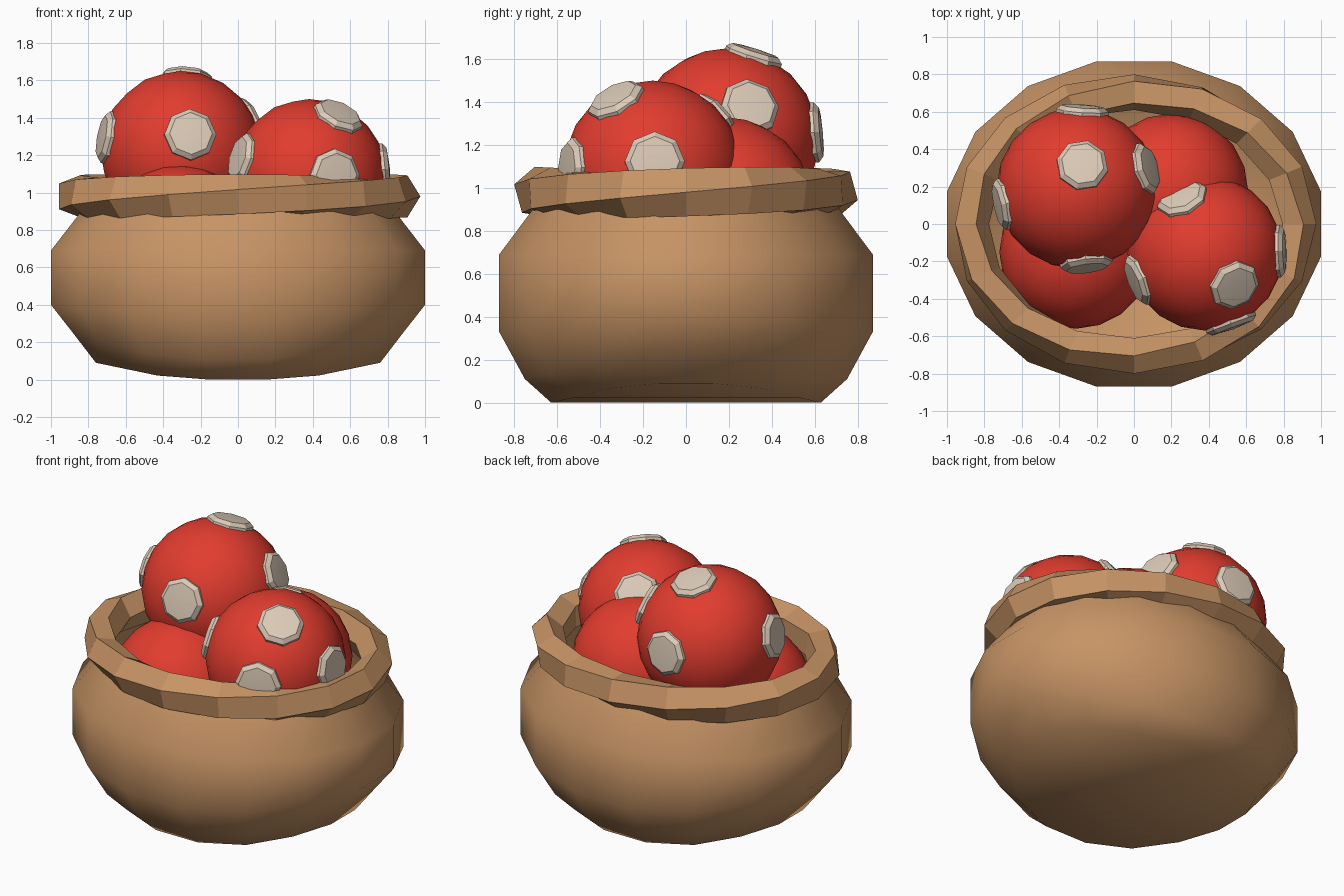
import bpy, bmesh, math
from mathutils import Vector

if "Cube" in bpy.data.objects:
    bpy.data.objects.remove(bpy.data.objects["Cube"])


def material(name, rgb):
    m = bpy.data.materials.new(name)
    m.diffuse_color = (*rgb, 1)
    m.use_nodes = True
    m.node_tree.nodes["Principled BSDF"].inputs["Base Color"].default_value = m.diffuse_color
    return m


brown = material("brown cloth", (0.57, 0.295, 0.13))
red = material("red", (0.76, 0.045, 0.028))
cream = material("cream", (0.72, 0.60, 0.48))


def finish(bm, name, mat, smooth_angle=None):
    bmesh.ops.recalc_face_normals(bm, faces=bm.faces)
    me = bpy.data.meshes.new(name)
    bm.to_mesh(me)
    bm.free()
    me.materials.append(mat)
    ob = bpy.data.objects.new(name, me)
    bpy.context.collection.objects.link(ob)
    if smooth_angle:
        bpy.ops.object.select_all(action='DESELECT')
        ob.select_set(True)
        bpy.context.view_layer.objects.active = ob
        bpy.ops.object.shade_smooth_by_angle(angle=math.radians(smooth_angle))
    return ob


def bridge(bm, a, b):
    n = len(a)
    for i in range(n):
        j = (i + 1) % n
        bm.faces.new((a[i], a[j], b[j], b[i]))


N = 16

# Bag body: oval rings (x radius, y radius, z at front/back, z at the sides)
profile = [(0.775, 0.64, 0.0, 0.09), (0.90, 0.765, 0.11, 0.25),
           (1.02, 0.887, 0.33, 0.40), (1.02, 0.887, 0.69, 0.69),
           (0.87, 0.735, 0.89, 0.88), (0.86, 0.69, 0.98, 0.98)]
bm = bmesh.new()
rings = []
for rx, ry, z_mid, z_side in profile:
    ring = []
    for i in range(N):
        a = 2 * math.pi * (i + 0.5) / N
        t = max(0, (abs(math.cos(a)) - 0.42) / 0.56)
        ring.append(bm.verts.new((rx * math.cos(a), ry * math.sin(a),
                                  z_mid + (z_side - z_mid) * t)))
    rings.append(ring)
for lo, hi in zip(rings, rings[1:]):
    bridge(bm, lo, hi)
base = rings[0]
for i in range(N // 2 - 1):  # base closed with strips running front to back
    bm.faces.new((base[i], base[i + 1], base[N - 2 - i], base[N - 1 - i]))
finish(bm, "bag_body", brown, 60)

# Rolled rim: five-sided section that twists as it goes round
SIDES, STEPS = 5, 3
bm = bmesh.new()
rim = []
for i in range(N):
    a = 2 * math.pi * i / N
    twist = 2 * math.pi * STEPS / SIDES * i / N
    ring = []
    for k in range(SIDES):
        p = 2 * math.pi * k / SIDES + twist
        d = 0.1 * math.cos(p)
        ring.append(bm.verts.new(((0.875 + d) * math.cos(a),
                                  (0.705 + d) * math.sin(a),
                                  0.98 + 0.118 * math.sin(p))))
    rim.append(ring)
for i in range(N - 1):
    bridge(bm, rim[i], rim[i + 1])
bridge(bm, rim[-1], rim[0][STEPS:] + rim[0][:STEPS])
finish(bm, "bag_rim", brown)


def ball(name, centre, r):
    bm = bmesh.new()
    bmesh.ops.create_icosphere(bm, subdivisions=3, radius=r)
    ob = finish(bm, name, red, 60)
    ob.location = centre


def spots(name, centre, r, directions):
    """Raised eight-sided discs with a chamfered edge."""
    bm = bmesh.new()
    for d in directions:
        q = Vector(d).to_track_quat('Z', 'Y')
        loops = []
        for w, h in ((0.14, r - 0.035), (0.14, r - 0.01), (0.115, r + 0.012)):
            loops.append([bm.verts.new(Vector(centre) + q @ Vector(
                (w * math.cos(k * math.pi / 4), w * math.sin(k * math.pi / 4), h)))
                for k in range(8)])
        bridge(bm, loops[0], loops[1])
        bridge(bm, loops[1], loops[2])
        tip = bm.verts.new(Vector(centre) + q @ Vector((0, 0, r + 0.02)))
        for k in range(8):
            bm.faces.new((loops[2][k], loops[2][(k + 1) % 8], tip))
    finish(bm, name, cream, 25)


# Balls piled in the bag
top_c, right_c = (-0.305, 0.19, 1.22), (0.38, -0.155, 1.085)
ball("top_ball", top_c, 0.43)
ball("right_ball", right_c, 0.415)
ball("back_ball", (0.2, 0.18, 0.92), 0.41)
ball("left_ball", (-0.31, -0.15, 0.74), 0.41)

# Spots on the two upper balls
spots("top_ball_spots", top_c, 0.43,
      [(0.03, 0.13, 0.41), (0.05, -0.40, 0.09), (-0.42, -0.09, 0.08),
       (0.38, 0.11, 0.16), (0.03, 0.43, 0.04)])
spots("right_ball_spots", right_c, 0.415,
      [(-0.13, 0.31, 0.25), (0.16, -0.175, 0.33), (-0.37, -0.15, 0.10),
       (0.42, 0.01, 0.04), (0.14, -0.38, 0.01)])
